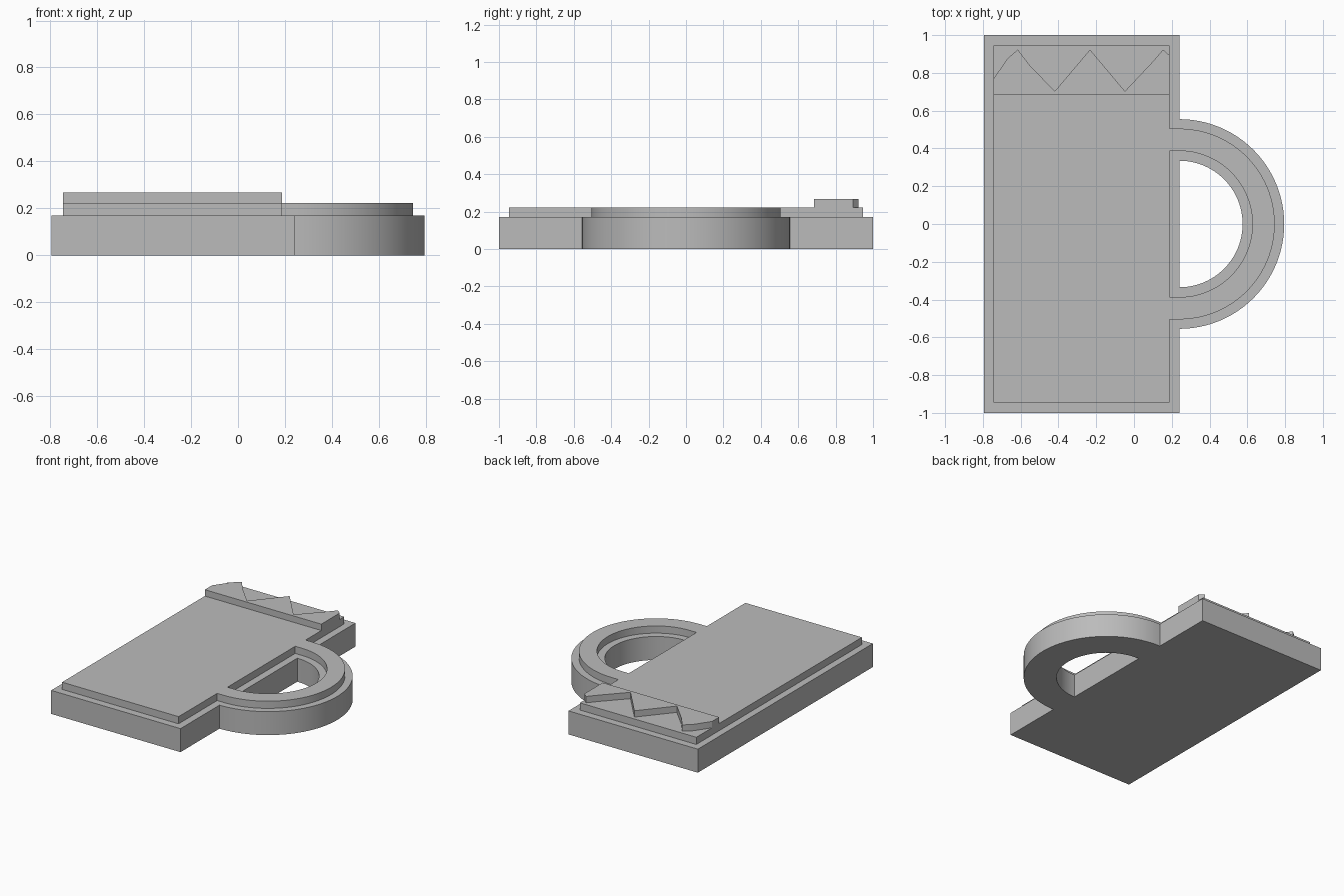
import bpy
import bmesh
import math

cube = bpy.data.objects.get("Cube")
if cube:
    bpy.data.objects.remove(cube)

grey = bpy.data.materials.new("plain_grey")
grey.use_nodes = True
colour = (0.5, 0.5, 0.5, 1)
grey.diffuse_color = colour
grey.node_tree.nodes["Principled BSDF"].inputs["Base Color"].default_value = colour

HANDLE_X = 0.24   # centre of the handle arc


def half_ring(radius, x_start):
    """Half circle bulging to +x, run straight back to x_start."""
    pts = [(HANDLE_X + radius * math.cos(a), radius * math.sin(a))
           for a in (math.pi * (i / 48 - 0.5) for i in range(49))]
    if x_start < HANDLE_X:
        pts = [(x_start, -radius)] + pts + [(x_start, radius)]
    return pts


def slab(name, loops, z0, z1):
    """Fill flat outlines (later loops are holes) and extrude them upward."""
    bm = bmesh.new()
    edges = []
    for loop in loops:
        vs = [bm.verts.new((x, y, z0)) for x, y in loop]
        edges += [bm.edges.new((a, b)) for a, b in zip(vs, vs[1:] + vs[:1])]
    bmesh.ops.triangle_fill(bm, edges=edges, use_beauty=True, use_dissolve=False)
    out = bmesh.ops.extrude_face_region(bm, geom=bm.faces[:], use_keep_orig=True)
    top = [v for v in out["geom"] if isinstance(v, bmesh.types.BMVert)]
    bmesh.ops.translate(bm, verts=top, vec=(0, 0, z1 - z0))
    bmesh.ops.recalc_face_normals(bm, faces=bm.faces[:])
    mesh = bpy.data.meshes.new(name)
    bm.to_mesh(mesh)
    bm.free()
    mesh.materials.append(grey)
    ob = bpy.data.objects.new(name, mesh)
    bpy.context.collection.objects.link(ob)
    bpy.ops.object.select_all(action="DESELECT")
    ob.select_set(True)
    bpy.context.view_layer.objects.active = ob
    bpy.ops.object.shade_smooth_by_angle(angle=math.radians(30))
    return ob


def mug(name, left, right, half_length, outer, inner, z0, z1):
    """Mug silhouette: rectangular body with a pierced round handle."""
    body = [(left, half_length), (left, -half_length), (right, -half_length)]
    outline = body + half_ring(outer, right) + [(right, half_length)]
    slab(name, [outline, half_ring(inner, right)], z0, z1)


# Wide base and the slightly smaller raised mug on top of it
mug("mug_base", -0.795, 0.24, 1.0, 0.555, 0.335, 0, 0.17)
mug("mug_raised_face", -0.745, 0.187, 0.946, 0.505, 0.387, 0.17, 0.222)

# Foam band with a zigzag edge near the rim
foam = [(-0.745, 0.685), (0.187, 0.685), (0.187, 0.894), (0.154, 0.923),
        (0.095, 0.855), (-0.048, 0.703), (-0.233, 0.923), (-0.419, 0.703),
        (-0.552, 0.84), (-0.615, 0.923), (-0.668, 0.878), (-0.745, 0.767)]
slab("foam_band", [foam], 0.222, 0.268)
